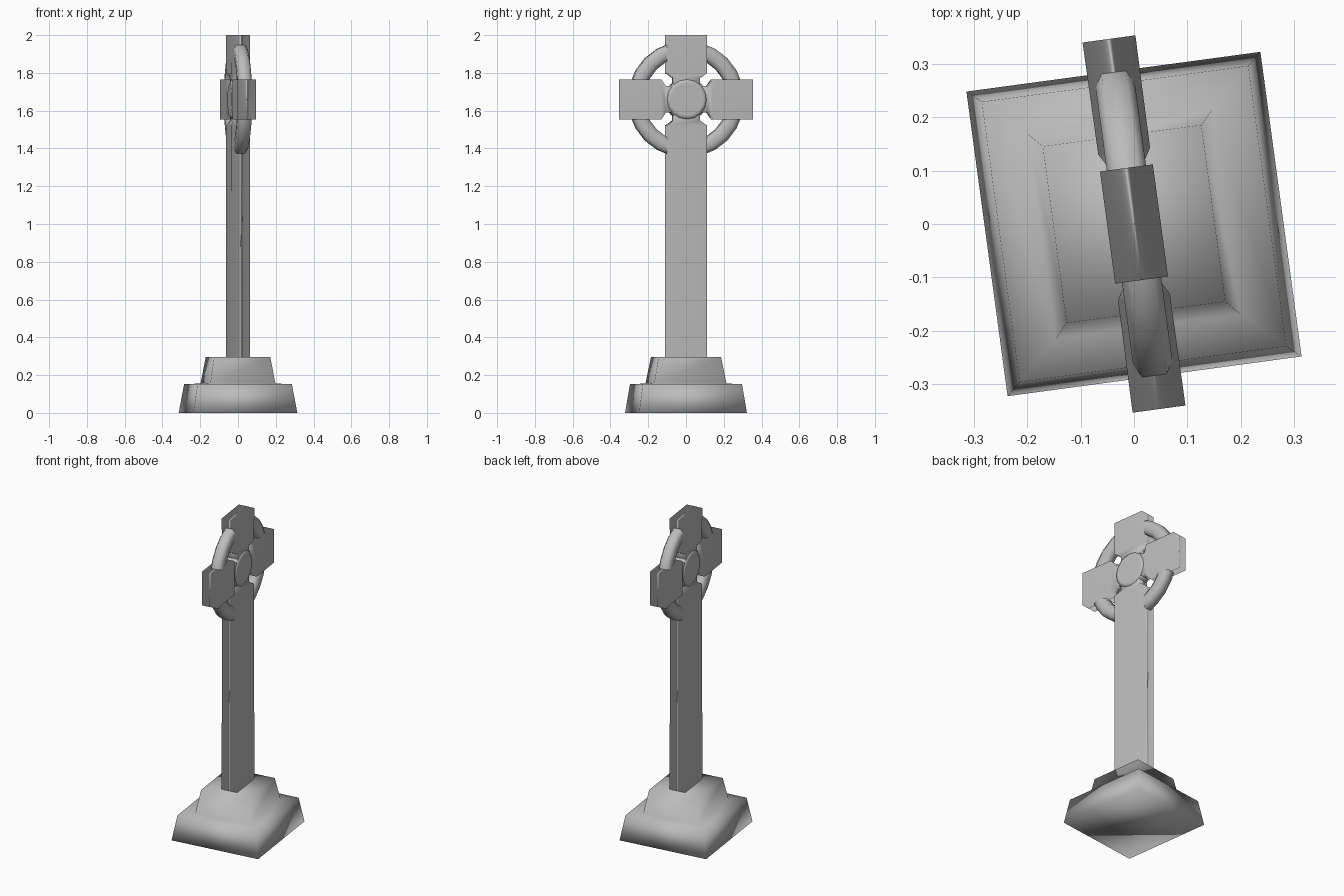
import bpy, bmesh, math
from mathutils import Matrix, Vector

cube = bpy.data.objects.get("Cube")
if cube:
    bpy.data.objects.remove(cube, do_unlink=True)

TURN = Matrix.Rotation(math.radians(7.7), 4, 'Z')
CENTRE = 1.66  # height of the crossing

stone = bpy.data.materials.new("grey_stone")
stone.use_nodes = True
stone.diffuse_color = (0.5, 0.5, 0.5, 1)
stone.node_tree.nodes["Principled BSDF"].inputs["Base Color"].default_value = (0.5, 0.5, 0.5, 1)


def finish(name, bm, weighted=True):
    bmesh.ops.recalc_face_normals(bm, faces=bm.faces)
    bm.transform(TURN)
    mesh = bpy.data.meshes.new(name)
    bm.to_mesh(mesh)
    bm.free()
    mesh.materials.append(stone)
    mesh.shade_smooth()
    obj = bpy.data.objects.new(name, mesh)
    bpy.context.collection.objects.link(obj)
    if weighted:
        obj.modifiers.new("soft_normals", 'WEIGHTED_NORMAL').weight = 80
    return obj


def bridge(bm, loops, closed=False):
    """Join successive vertex rings with quads, capping open ends."""
    pairs = list(zip(loops, loops[1:]))
    if closed:
        pairs.append((loops[-1], loops[0]))
    for a, b in pairs:
        for i in range(len(a)):
            j = (i + 1) % len(a)
            bm.faces.new((a[i], a[j], b[j], b[i]))
    if not closed:
        bm.faces.new(loops[0])
        bm.faces.new(loops[-1])


CORNERS = ((-1, -1), (1, -1), (1, 1), (-1, 1))


def loft(bm, stations, matrix):
    """Rectangular sections: distance along z, half thickness x, half width y."""
    bridge(bm, [[bm.verts.new(matrix @ Vector((sx * x, sy * y, z))) for sx, sy in CORNERS]
                for z, x, y in stations])


# Stepped plinth: two tapered blocks
bm = bmesh.new()
loft(bm, [(0, 0.278, 0.288), (0.153, 0.252, 0.265), (0.155, 0.174, 0.193),
          (0.295, 0.15, 0.167)], Matrix())
finish("stepped_plinth", bm, False)

# Four limbs, each a thin neck flaring to a thick block
limbs = (("head", 0, 0.34), ("left_arm", 90, 0.35), ("shaft", 180, CENTRE - 0.28),
         ("right_arm", 270, 0.35))
for name, angle, length in limbs:
    bm = bmesh.new()
    place = Matrix.Translation((0, 0, CENTRE)) @ Matrix.Rotation(math.radians(angle), 4, 'X')
    loft(bm, [(0, 0.034, 0.07), (0.112, 0.034, 0.07), (0.138, 0.049, 0.106),
              (length, 0.05, 0.106)], place)
    finish(name, bm)

# Wheel ring with a chamfered section
section = ((0.225, 0.022), (0.25, 0.037), (0.285, 0.037), (0.308, 0.023),
           (0.308, -0.023), (0.285, -0.037), (0.25, -0.037), (0.225, -0.022))
bm = bmesh.new()
rings = []
for i in range(24):
    a = math.tau * i / 24
    rings.append([bm.verts.new((x, r * math.sin(a), CENTRE + r * math.cos(a))) for r, x in section])
bridge(bm, rings, closed=True)
finish("wheel_ring", bm, False)

# Round boss at the crossing
bm = bmesh.new()
discs = []
for x, r in ((-0.045, 0.085), (-0.03, 0.113), (0.03, 0.113), (0.045, 0.085)):
    discs.append([bm.verts.new((x, r * math.sin(math.tau * i / 16),
                                CENTRE + r * math.cos(math.tau * i / 16))) for i in range(16)])
bridge(bm, discs)
finish("centre_boss", bm)
